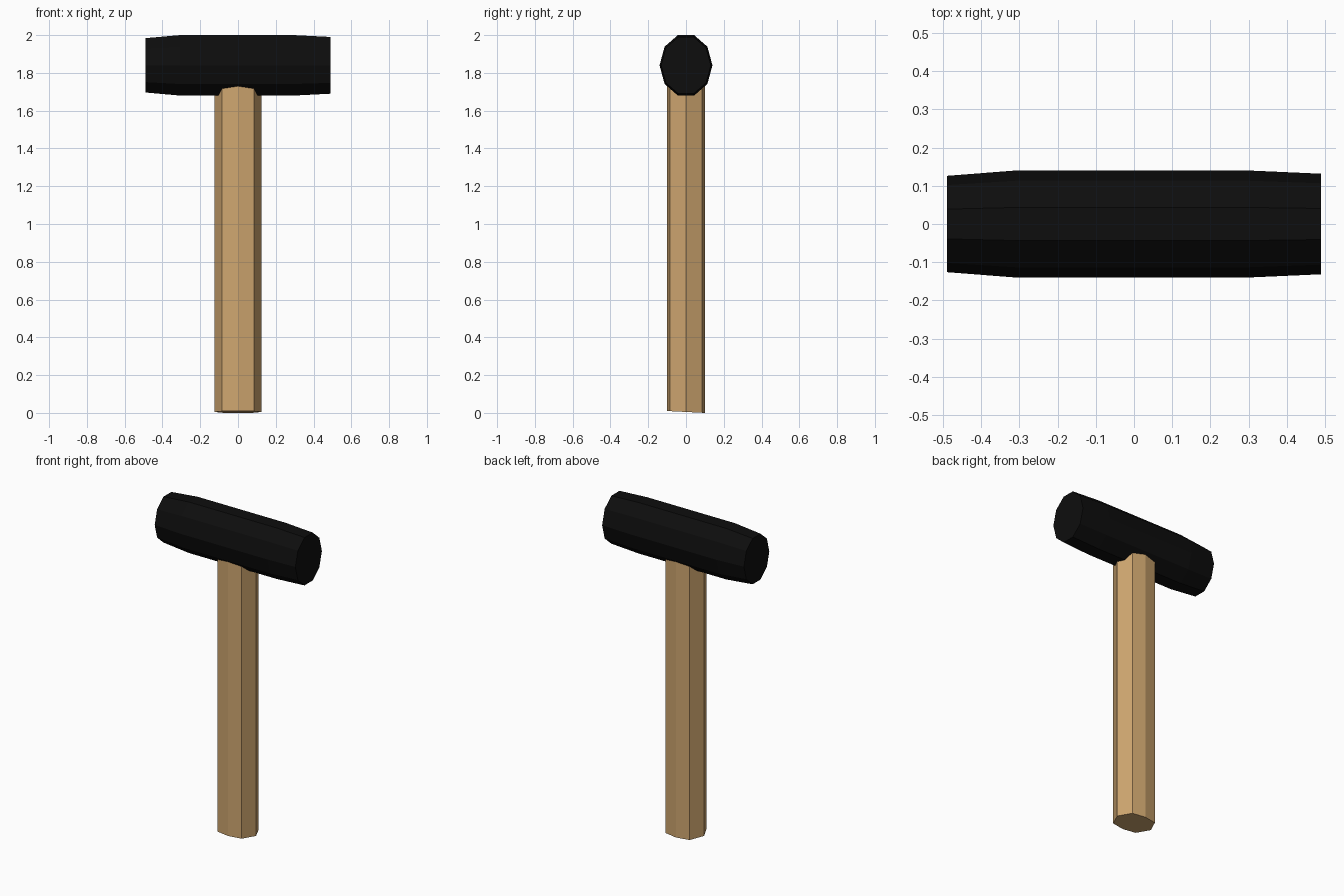
import bpy, bmesh
from math import cos, sin, tau

if "Cube" in bpy.data.objects:
    bpy.data.objects.remove(bpy.data.objects["Cube"])


def material(name, rgb):
    mat = bpy.data.materials.new(name)
    mat.diffuse_color = (*rgb, 1)
    mat.use_nodes = True
    mat.node_tree.nodes["Principled BSDF"].inputs["Base Color"].default_value = mat.diffuse_color
    return mat


def loft(name, rings, mat):
    """Skin a list of equally sized point rings and cap both ends."""
    bm = bmesh.new()
    loops = [[bm.verts.new(p) for p in ring] for ring in rings]
    n = len(loops[0])
    for a, b in zip(loops, loops[1:]):
        for i in range(n):
            j = (i + 1) % n
            bm.faces.new((a[i], a[j], b[j], b[i]))
    bm.faces.new(loops[0][::-1])
    bm.faces.new(loops[-1])
    bmesh.ops.recalc_face_normals(bm, faces=bm.faces)
    mesh = bpy.data.meshes.new(name)
    bm.to_mesh(mesh)
    bm.free()
    mesh.materials.append(mat)
    obj = bpy.data.objects.new(name, mesh)
    bpy.context.collection.objects.link(obj)
    return obj


wood = material("wood", (0.62, 0.38, 0.16))
black = material("black_iron", (0.004, 0.004, 0.004))

# Handle: flattened octagon, butt end cut slightly off square
outline = [(0.125, 0), (0.084, 0.085), (0, 0.1), (-0.084, 0.085),
           (-0.125, 0), (-0.084, -0.085), (0, -0.1), (0.084, -0.085)]
loft("handle", [[(x, y, 0.005 - 0.05 * y) for x, y in outline],
                [(x, y, 1.80) for x, y in outline]], wood)

# Head: ten-sided bar along x, tapering towards both striking faces
stations = [(-0.49, 0.90), (-0.31, 1), (0.30, 1), (0.49, 0.94)]
loft("head", [[(x, 0.14 * s * cos(tau * i / 10), 1.84 + 0.168 * s * sin(tau * i / 10))
               for i in range(10)] for x, s in stations], black)
